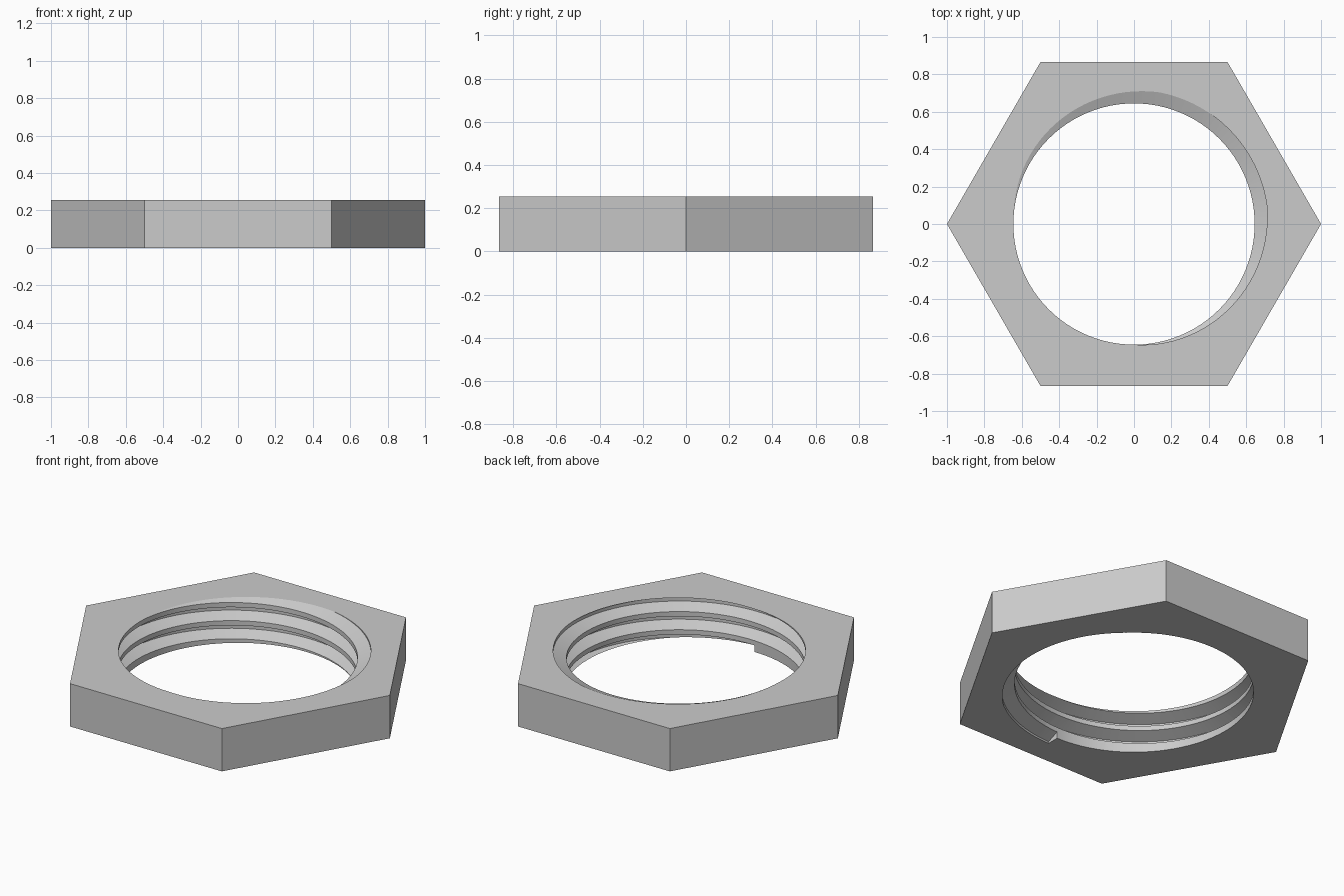
import bpy, bmesh, math

if "Cube" in bpy.data.objects:
    bpy.data.objects.remove(bpy.data.objects["Cube"], do_unlink=True)

HEIGHT = 0.255
BORE = 0.645        # thread crest radius
ROOT = 0.717        # thread root radius
PITCH = 0.108
SEGMENTS = 96
START = -math.pi / 2

# Plain light steel
steel = bpy.data.materials.new("light_steel")
steel.use_nodes = True
grey = (0.6, 0.6, 0.6, 1)
steel.diffuse_color = grey
steel.node_tree.nodes["Principled BSDF"].inputs["Base Color"].default_value = grey


def make_object(name, bm):
    bmesh.ops.recalc_face_normals(bm, faces=bm.faces)
    mesh = bpy.data.meshes.new(name)
    bm.to_mesh(mesh)
    bm.free()
    mesh.materials.append(steel)
    obj = bpy.data.objects.new(name, mesh)
    bpy.context.collection.objects.link(obj)
    return obj


def prism(name, radius, sides, bottom, top):
    bm = bmesh.new()
    ring = [bm.verts.new((radius * math.cos(a), radius * math.sin(a), bottom))
            for a in (math.tau * i / sides for i in range(sides))]
    base = bm.faces.new(ring)
    out = bmesh.ops.extrude_face_region(bm, geom=[base])
    moved = [v for v in out["geom"] if isinstance(v, bmesh.types.BMVert)]
    bmesh.ops.translate(bm, verts=moved, vec=(0, 0, top - bottom))
    return make_object(name, bm)


def thread_groove(turns):
    """Sweep a trapezoid groove up a helix, with closed ends."""
    flank, flat = 0.27 * PITCH, 0.2 * PITCH
    inset = 0.02
    extra = flank * inset / (ROOT - BORE)
    upper = HEIGHT - 2 * PITCH
    profile = [(BORE - inset, upper + extra),
               (ROOT, upper - flank),
               (ROOT, upper - flank - flat),
               (BORE - inset, upper - 2 * flank - flat - extra)]
    bm = bmesh.new()
    rings = []
    for i in range(int(turns * SEGMENTS) + 1):
        a = START + math.tau * i / SEGMENTS
        lift = PITCH * i / SEGMENTS
        rings.append([bm.verts.new((r * math.cos(a), r * math.sin(a), z + lift))
                      for r, z in profile])
    for p, q in zip(rings, rings[1:]):
        for k in range(4):
            n = (k + 1) % 4
            bm.faces.new((p[k], p[n], q[n], q[k]))
    bm.faces.new(rings[0])
    bm.faces.new(rings[-1])
    return make_object("groove_cutter", bm)


# Hexagonal body, bored and then threaded
nut = prism("hex_nut", 1, 6, 0, HEIGHT)
cutters = [prism("bore_cutter", BORE, SEGMENTS, -0.2, HEIGHT + 0.2),
           thread_groove(3)]
bpy.context.view_layer.objects.active = nut
nut.select_set(True)
for cutter in cutters:
    cutter.hide_render = True
    cut = nut.modifiers.new("cut", 'BOOLEAN')
    cut.operation = 'DIFFERENCE'
    cut.solver = 'EXACT'
    cut.object = cutter
    bpy.ops.object.modifier_apply(modifier=cut.name)
    bpy.data.objects.remove(cutter, do_unlink=True)

bpy.ops.object.shade_smooth_by_angle(angle=math.radians(15))
